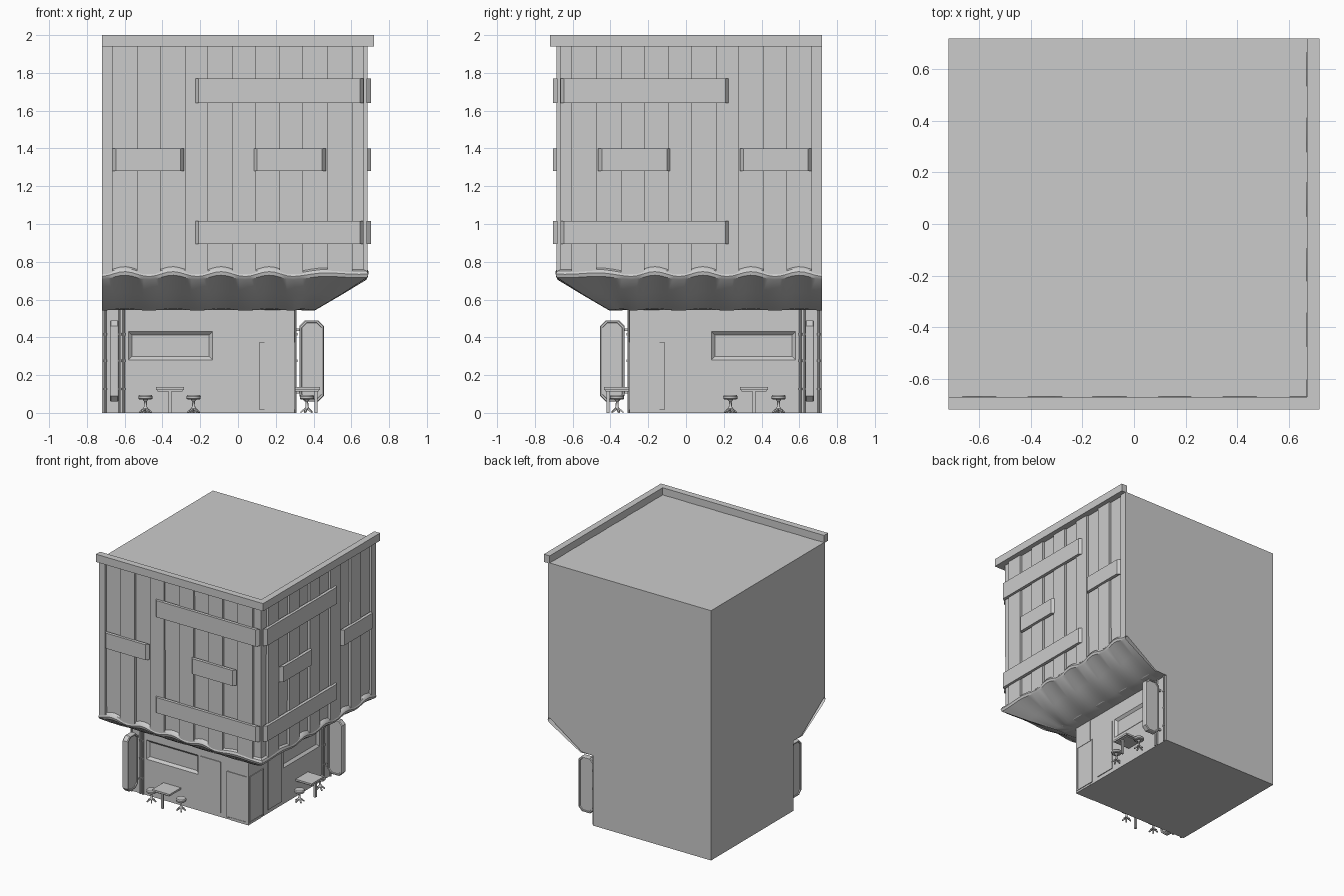
import bpy, bmesh, math
from mathutils import Matrix

if "Cube" in bpy.data.objects:
    bpy.data.objects.remove(bpy.data.objects["Cube"])

# reflection across the building's diagonal: (x, y) -> (-y, -x)
DIAG = Matrix(((0, -1, 0, 0), (-1, 0, 0, 0), (0, 0, 1, 0), (0, 0, 0, 1)))


def finish(name, bm, twin=True, smooth=False):
    """Make the object, plus its twin on the other street side."""
    bmesh.ops.recalc_face_normals(bm, faces=bm.faces)
    made = []
    for side in (("front", "right") if twin else ("",)):
        me = bpy.data.meshes.new(name)
        bm.to_mesh(me)
        if side == "right":
            me.transform(DIAG)
            me.flip_normals()
        ob = bpy.data.objects.new((side + "_" + name).strip("_"), me)
        bpy.context.collection.objects.link(ob)
        if smooth:
            bpy.ops.object.select_all(action='DESELECT')
            ob.select_set(True)
            bpy.context.view_layer.objects.active = ob
            bpy.ops.object.shade_smooth_by_angle(angle=math.radians(35))
        made.append(ob)
    bm.free()
    return made


def loft(bm, rings):
    """Closed skin through equal-length rings, capped at both ends."""
    vs = [[bm.verts.new(p) for p in r] for r in rings]
    n = len(vs[0])
    for a, b in zip(vs, vs[1:]):
        for i in range(n):
            bm.faces.new((a[i], a[(i + 1) % n], b[(i + 1) % n], b[i]))
    bm.faces.new(vs[0])
    bm.faces.new(vs[-1])


def box(bm, x0, x1, y0, y1, z0, z1):
    loft(bm, [[(x0, y0, z), (x1, y0, z), (x1, y1, z), (x0, y1, z)] for z in (z0, z1)])


def lathe(bm, cx, cy, prof, n=16):
    loft(bm, [[(cx + r * math.cos(2 * math.pi * i / n), cy + r * math.sin(2 * math.pi * i / n), z)
               for i in range(n)] for r, z in prof])


def slab(bm, x0, x1, z0, z1, steps):
    """Front-facing panel; steps are (y, inset) pairs giving its depth profile."""
    loft(bm, [[(x0 + k, y, z0 + k), (x1 - k, y, z0 + k), (x1 - k, y, z1 - k), (x0 + k, y, z1 - k)]
              for y, k in steps])


# solid body: narrow ground floor flaring to the wide upper storeys
bm = bmesh.new()
loft(bm, [[(-.72, -e, z), (e, -e, z), (e, .72, z), (-.72, .72, z)]
          for e, z in ((.297, 0), (.297, .545), (.395, .548), (.665, .735), (.668, 1.945))])
body = finish("body", bm, twin=False)[0]

# window recess cutters
bm = bmesh.new()
slab(bm, -.58, -.135, .28, .43, ((-.32, 0), (-.297, 0), (-.28, .018)))
for cutter in finish("window_cutter", bm):
    cutter.hide_render = True
    cutter.display_type = 'WIRE'
    mod = body.modifiers.new("window", 'BOOLEAN')
    mod.object = cutter
    mod.solver = 'EXACT'

# raised vertical wall boards
bm = bmesh.new()
for x0, x1 in ((-.72, -.665), (-.535, -.41), (-.28, -.16), (-.03, .095), (.22, .345), (.475, .605)):
    box(bm, x0, x1, -.685, -.66, .735, 1.945)
finish("wall_boards", bm)

# nailed cross boards with angled ends
bm = bmesh.new()
for x0, x1, z0, z1 in ((-.23, .665, 1.64, 1.77), (-.23, .665, .895, 1.015),
                       (-.665, -.285, 1.28, 1.40), (.08, .465, 1.28, 1.40)):
    loft(bm, [[(x0, -.68, z), (x0 + .02, -.705, z), (x1 - .02, -.705, z), (x1, -.68, z)]
              for z in (z0, z1)])
finish("cross_boards", bm)

# roof cornice
bm = bmesh.new()
box(bm, -.72, .72, -.72, -.67, 1.94, 2)
finish("cornice", bm)

# wavy awning skin: (depth, z, z wave, depth wave), mitred at the corner
bm = bmesh.new()
profile = ((.662, .762, .014, 0), (.682, .752, .014, 0), (.69, .735, .013, .002), (.684, .717, .012, .004),
           (.55, .63, .010, .010), (.41, .547, .006, .006), (.29, .545, 0, 0))
P = .255
cols = [-.72 + i * (.29 + .72) / 32 for i in range(33)]
rows = []
for d, z, az, ad in profile:
    row = []
    for t in cols:
        w = math.cos(2 * math.pi * (t + .6) / P)
        row.append(bm.verts.new((t, -d - ad * w, z + az * w)))
    for i in range(1, 9):
        f = i / 8
        w = -math.cos(2 * math.pi * f * 1.0) * (1 - f)
        row.append(bm.verts.new((.29 + (d - .29) * f, -d - ad * w, z + az * w)))
    rows.append(row)
for a, b in zip(rows, rows[1:]):
    for i in range(len(a) - 1):
        if len({tuple(v.co) for v in (a[i], a[i + 1], b[i + 1], b[i])}) == 4:
            bm.faces.new((a[i], a[i + 1], b[i + 1], b[i]))
        else:
            pts = {tuple(v.co): v for v in (a[i], a[i + 1], b[i + 1], b[i])}
            if len(pts) == 3:
                bm.faces.new(list(pts.values()))
bmesh.ops.remove_doubles(bm, verts=bm.verts, dist=1e-5)
finish("awning", bm, smooth=True)

# corner post and doors
bm = bmesh.new()
box(bm, .14, .30, -.30, -.29, 0, .545)
finish("corner_post", bm)
bm = bmesh.new()
slab(bm, -.11, .06, .03, .43, ((-.29, 0), (-.303, 0)))
finish("door", bm)
bm = bmesh.new()
slab(bm, .115, .285, .015, .375, ((-.29, 0), (-.305, 0), (-.305, .008), (-.302, .008)))
finish("corner_door", bm)

# wall pipes with collars
bm = bmesh.new()
for x in (-.605, -.627, -.703):
    lathe(bm, x, -.305, ((.006, 0), (.006, .548)), 8)
    for z in (.12, .27, .41):
        lathe(bm, x, -.305, ((.009, z), (.009, z + .012)), 8)
finish("pipes", bm, smooth=True)

# hanging sign: chamfered frame with recessed faces, on two brackets
bm = bmesh.new()


def sign_ring(x, k):
    y0, y1, z0, z1, c = -.455 + k, -.325 - k, .06 + k, .49 - k, .03 - k * .4
    return [(x, y, z) for y, z in ((y0 + c, z0), (y1 - c, z0), (y1, z0 + c), (y1, z1 - c),
                                   (y1 - c, z1), (y0 + c, z1), (y0, z1 - c), (y0, z0 + c))]


loft(bm, [sign_ring(-.655 + dx, k) for dx, k in
          ((-.016, .014), (-.023, .012), (-.023, .004), (-.017, 0),
           (.017, 0), (.023, .004), (.023, .012), (.016, .014))])
finish("hanging_sign", bm)
bm = bmesh.new()
for z in (.11, .44):
    box(bm, -.662, -.648, -.335, -.29, z - .007, z + .007)
finish("sign_brackets", bm)

# wall table with one outer leg
bm = bmesh.new()
box(bm, -.435, -.285, -.435, -.295, .122, .136)
box(bm, -.425, -.295, -.425, -.297, .114, .122)
box(bm, -.368, -.352, -.421, -.405, 0, .116)
finish("table", bm)

# stools: round seat, post and splayed feet
for n, x in enumerate((-.49, -.235)):
    y = -.365
    bm = bmesh.new()
    lathe(bm, x, y, ((.030, .070), (.037, .075), (.038, .087), (.033, .095)))
    lathe(bm, x, y, ((.014, .022), (.008, .034), (.007, .060), (.016, .072)), 10)
    for k in range(5):
        a = 2 * math.pi * k / 5 + .3
        c, s = math.cos(a), math.sin(a)
        loft(bm, [[(x + r * c - w * s, y + r * s + w * c, z) for w, z in
                   ((-.005, z0), (.005, z0), (.005, z0 + h), (-.005, z0 + h))]
                  for r, z0, h in ((.003, .018, .014), (.026, .004, .010), (.034, 0, .007))])
    finish("stool_%d" % (n + 1), bm, smooth=True)
